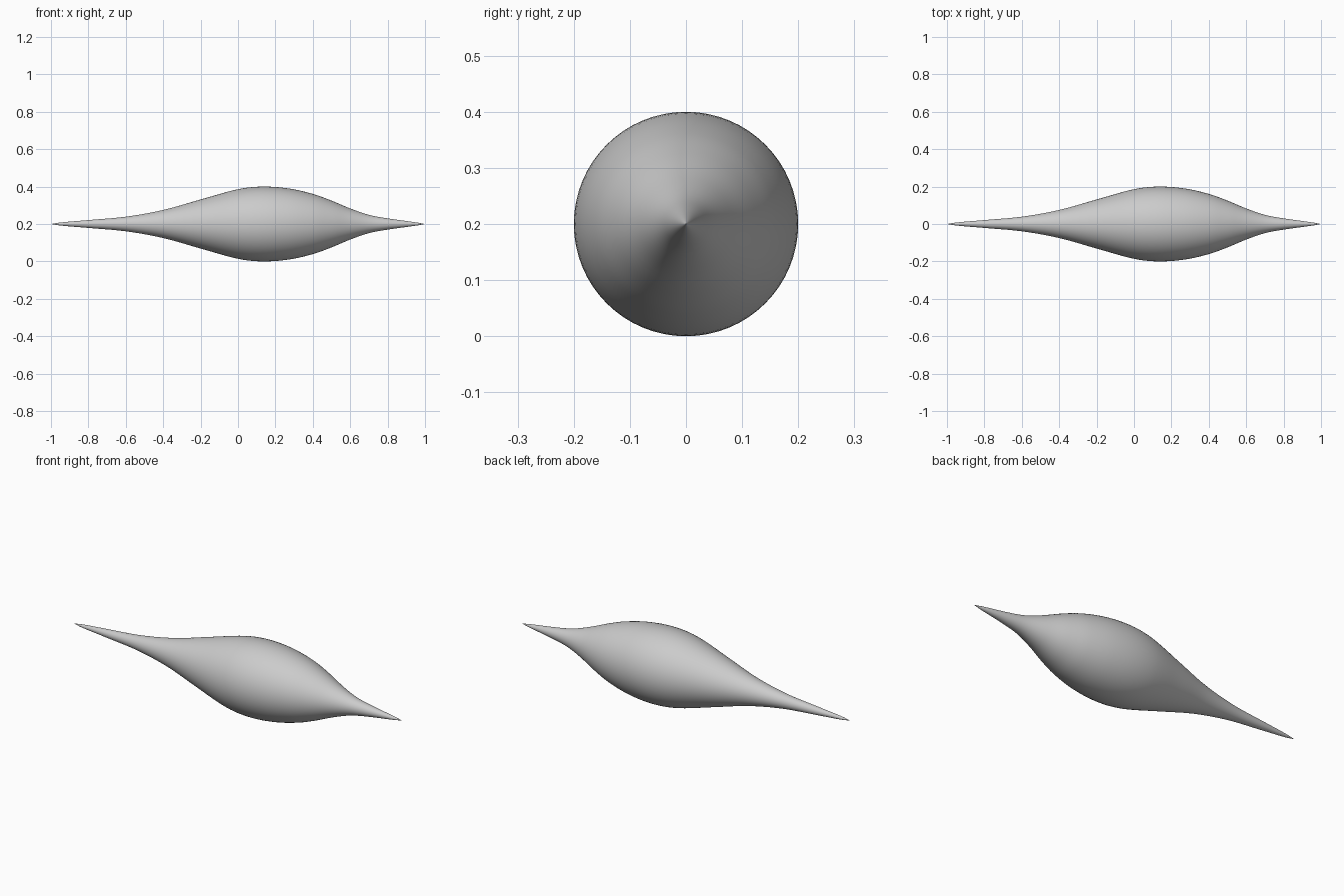
import bpy, bmesh, math
from mathutils import Vector, Matrix

cube = bpy.data.objects.get("Cube")
if cube:
    bpy.data.objects.remove(cube, do_unlink=True)

# Plain grey material
grey = bpy.data.materials.new("plain grey")
grey.use_nodes = True
colour = (0.6, 0.6, 0.6, 1)
grey.diffuse_color = colour
grey.node_tree.nodes["Principled BSDF"].inputs["Base Color"].default_value = colour

# Profile: position along the axis, radius
PROFILE = [(-1, 0), (-0.95, 0.008), (-0.8, 0.021), (-0.6, 0.039), (-0.4, 0.075),
           (-0.2, 0.131), (0, 0.186), (0.13, 0.2), (0.27, 0.19), (0.4, 0.161),
           (0.5, 0.125), (0.6, 0.083), (0.7, 0.049), (0.8, 0.03), (0.95, 0.009), (1, 0)]
AXIS_HEIGHT = 0.2
STEPS, SIDES = 5, 64


def smooth_profile(points):
    """Cubic curve through the points, with averaged slopes."""
    n = len(points)
    slopes = []
    for i in range(n):
        a, b = points[max(i - 1, 0)], points[min(i + 1, n - 1)]
        slopes.append((b[1] - a[1]) / (b[0] - a[0]))
    out = []
    for i in range(n - 1):
        (x0, r0), (x1, r1) = points[i], points[i + 1]
        h = x1 - x0
        for k in range(STEPS):
            t = k / STEPS
            r = (r0 * (1 + 2 * t) * (1 - t) ** 2 + r1 * t * t * (3 - 2 * t)
                 + h * t * (1 - t) * (slopes[i] * (1 - t) - slopes[i + 1] * t))
            out.append((x0 + h * t, max(r, 0)))
    out.append(points[-1])
    return out


# Spindle body: the profile turned around the x axis
bm = bmesh.new()
verts = [bm.verts.new((x, 0, r)) for x, r in smooth_profile(PROFILE)]
edges = [bm.edges.new(pair) for pair in zip(verts, verts[1:])]
bmesh.ops.spin(bm, geom=verts + edges, cent=(0, 0, 0), axis=(1, 0, 0),
               angle=math.tau, steps=SIDES, use_merge=False)
bmesh.ops.remove_doubles(bm, verts=bm.verts, dist=0.00005)
bmesh.ops.recalc_face_normals(bm, faces=bm.faces)
bmesh.ops.translate(bm, verts=bm.verts, vec=(0, 0, AXIS_HEIGHT))
for face in bm.faces:
    face.smooth = True

mesh = bpy.data.meshes.new("spindle_body")
bm.to_mesh(mesh)
bm.free()
mesh.materials.append(grey)
body = bpy.data.objects.new("spindle_body", mesh)
bpy.context.collection.objects.link(body)
